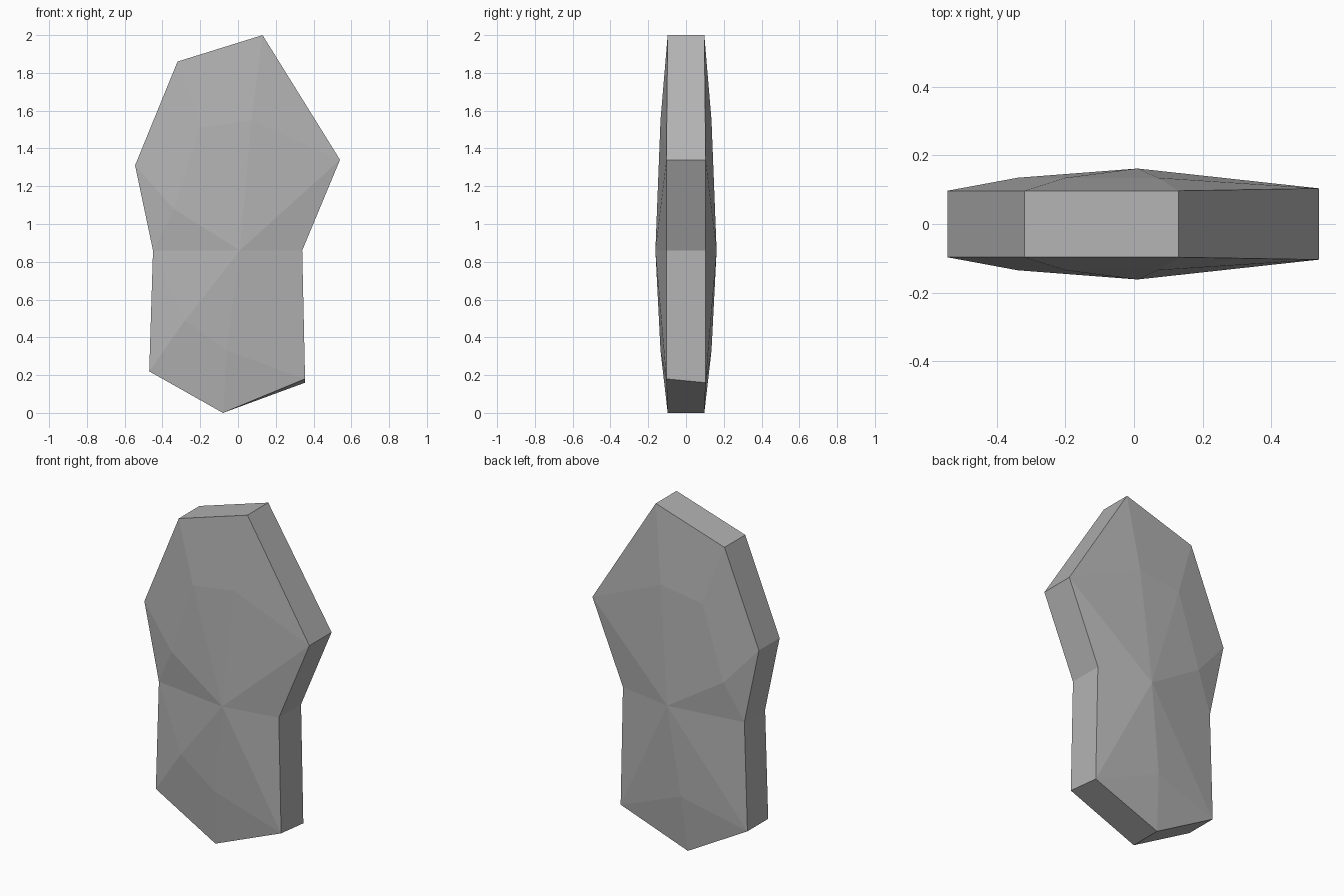
import bpy, bmesh
from mathutils import Vector

cube = bpy.data.objects.get("Cube")
if cube:
    bpy.data.objects.remove(cube, do_unlink=True)

# One flat stone colour
stone = bpy.data.materials.new("stone_grey")
stone.use_nodes = True
colour = (0.45, 0.45, 0.45, 1)
stone.diffuse_color = colour
stone.node_tree.nodes["Principled BSDF"].inputs["Base Color"].default_value = colour

# Slab outline: x, z and the raised facet corner inside it (None = straight ridge)
OUTLINE = [
    ((-0.32, 1.86), (-0.20, 1.51)),
    ((-0.545, 1.31), (-0.34, 1.08)),
    ((-0.45, 0.86), None),
    ((-0.47, 0.22), (-0.28, 0.49)),
    ((-0.08, 0.0), (-0.06, 0.33)),
    ((0.355, 0.18), None),
    ((0.34, 0.86), None),
    ((0.54, 1.34), None),
    ((0.13, 2.0), (0.07, 1.55)),
]
PEAK = (0.01, 0.86)
bm = bmesh.new()


def add_face(verts):
    """Make a face, dropping repeated corners and slivers."""
    unique = list(dict.fromkeys(verts))
    if len(unique) > 2:
        bm.faces.new(unique)


def add_side(side):
    """Faceted dome on the front (-1) or back (+1); returns its rim."""
    rim, mid = [], []
    for i, ((x, z), inner) in enumerate(OUTLINE):
        if side > 0 and i == 5:      # chipped lower corner
            z -= 0.02
        if side > 0 and i == 3:      # plain ridge at the back
            inner = None
        depth = 0.104 if x > 0.3 else 0.097
        rim.append(bm.verts.new((x, side * depth, z)))
        mid.append(bm.verts.new((inner[0], side * 0.135, inner[1])) if inner else rim[-1])
    peak = bm.verts.new((PEAK[0], side * 0.162, PEAK[1]))
    for i in range(len(rim)):
        j = (i + 1) % len(rim)
        add_face([rim[i], rim[j], mid[j], mid[i]])
        add_face([mid[i], mid[j], peak])
    return rim


# Front and back domes joined by the flat edge band
front, back = add_side(-1), add_side(1)
for i in range(len(front)):
    j = (i + 1) % len(front)
    add_face([front[i], front[j], back[j], back[i]])
bmesh.ops.recalc_face_normals(bm, faces=bm.faces)

mesh = bpy.data.meshes.new("stone_slab")
bm.to_mesh(mesh)
bm.free()
mesh.materials.append(stone)
slab = bpy.data.objects.new("stone_slab", mesh)
bpy.context.collection.objects.link(slab)
